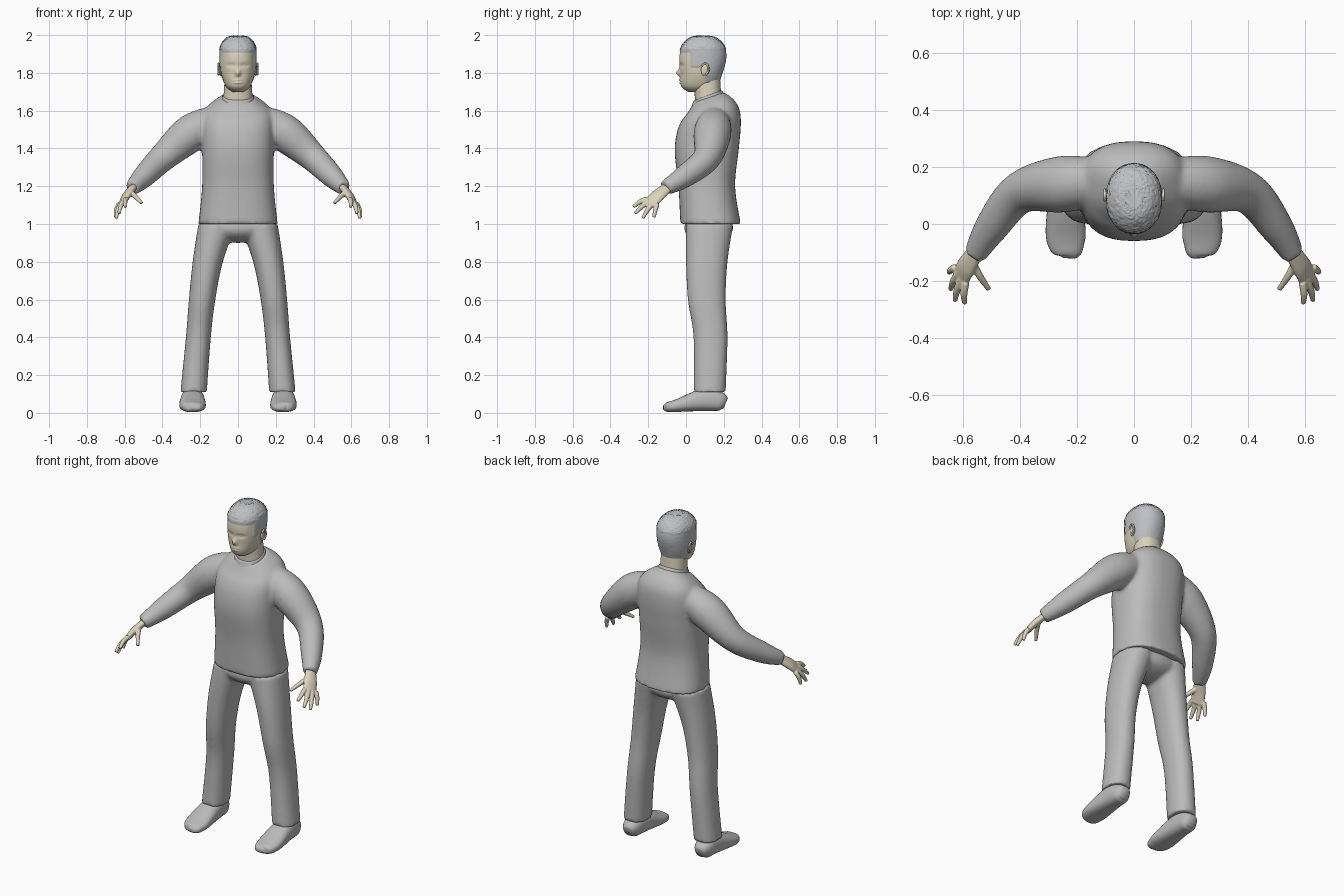
import bpy, bmesh, math, random
from mathutils import Vector, Matrix

if "Cube" in bpy.data.objects:
    bpy.data.objects.remove(bpy.data.objects["Cube"])
random.seed(4)


def material(name, red, green, blue):
    mat = bpy.data.materials.new(name)
    mat.use_nodes = True
    colour = (red, green, blue, 1)
    mat.diffuse_color = colour
    mat.node_tree.nodes["Principled BSDF"].inputs["Base Color"].default_value = colour
    return mat


CLOTH = material("grey cloth", .5, .5, .5)
HAIR = material("grey hair", .52, .53, .55)
SKIN = material("pale skin", .72, .65, .5)


def spline(rows, steps):
    """Smooth curve through rows of any width."""
    points = [Vector(row) for row in rows]
    points = [points[0]] + points + [points[-1]]
    smooth = []
    for before, start, end, after in zip(points, points[1:], points[2:], points[3:]):
        leave, arrive = (end - before) / 2, (after - start) / 2
        for step in range(steps):
            t = step / steps
            ease = t * t * (3 - 2 * t)
            smooth.append(start.lerp(end, ease) + leave * t * (1 - t) ** 2 - arrive * t * t * (1 - t))
    return smooth + [points[-1]]


def oval(sides, power):
    def bulge(value):
        return math.copysign(abs(value) ** (2 / power), value)
    angles = [math.tau * k / sides for k in range(sides)]
    return [(bulge(math.cos(angle)), bulge(math.sin(angle))) for angle in angles]


def level(z):
    return 0


def neckline(z):
    """Slope that lifts the shirt towards the nape."""
    return max(0, 2 * z - 3)


def loft(rows, sides=40, power=2.2, steps=6, slope=level):
    """Upright rings from rows of (z, front, back, half width, optional x)."""
    rings = []
    for z, front, back, half, *shift in spline(rows, steps):
        x, y, depth = sum(shift), (front + back) / 2, (back - front) / 2
        rings.append([Vector((x + half * c, y + depth * s, z + slope(z) * depth * s))
                      for c, s in oval(sides, power)])
    return rings


def tube(rows, side=(0, 0, 1), sides=20, power=2, steps=6):
    """Rings along a path of (x, y, z, radius along side, other radius)."""
    path = spline(rows, steps)
    rings = []
    for i, point in enumerate(path):
        ahead, behind = path[min(i + 1, len(path) - 1)], path[max(i - 1, 0)]
        along = (Vector(ahead[:3]) - Vector(behind[:3])).normalized()
        wide = Vector(side)
        wide = (wide - along * wide.dot(along)).normalized()
        thick = along.cross(wide)
        rings.append([Vector(point[:3]) + wide * point[3] * c + thick * point[-1] * s
                      for c, s in oval(sides, power)])
    return rings


def add(bm, rings, mirror=1):
    loops = [[bm.verts.new((p.x * mirror, p.y, p.z)) for p in ring] for ring in rings]
    for low, high in zip(loops, loops[1:]):
        for k in range(len(low)):
            bm.faces.new((low[k - 1], low[k], high[k], high[k - 1]))
    bm.faces.new(loops[0])
    bm.faces.new(loops[-1])


def ellipsoid(bm, centre, radii):
    place = Matrix.Translation(centre) @ Matrix.Diagonal((*radii, 1))
    bmesh.ops.create_uvsphere(bm, u_segments=32, v_segments=16, radius=1, matrix=place)


def finish(name, bm, materials, voxel=0, relax=5):
    """Make the object; a voxel size fuses its pieces into one skin."""
    bmesh.ops.recalc_face_normals(bm, faces=bm.faces)
    for face in bm.faces:
        face.smooth = True
    mesh = bpy.data.meshes.new(name)
    bm.to_mesh(mesh)
    bm.free()
    for mat in materials:
        mesh.materials.append(mat)
    part = bpy.data.objects.new(name, mesh)
    bpy.context.collection.objects.link(part)
    if voxel:
        fuse = part.modifiers.new("fuse", "REMESH")
        fuse.mode = "VOXEL"
        fuse.voxel_size = voxel
        fuse.use_smooth_shade = True
        soften = part.modifiers.new("soften", "SMOOTH")
        soften.iterations = relax


# Shirt: torso and sleeves fused together
bm = bmesh.new()
add(bm, loft([(1, -.03, .29, .21), (1.2, -.04, .26, .19), (1.4, -.06, .28, .19),
              (1.55, -.03, .29, .19), (1.62, .01, .26, .16), (1.67, .04, .2, .09)],
             power=2.5, slope=neckline))
sleeve = tube([(.12, .15, 1.55, .08), (.25, .14, 1.48, .1), (.4, .11, 1.35, .075),
               (.5, -.01, 1.25, .06), (.56, -.11, 1.19, .04)])
for mirror in (1, -1):
    add(bm, sleeve, mirror)
finish("shirt", bm, [CLOTH], voxel=.011)

# Collar band
bm = bmesh.new()
add(bm, loft([(1.65, .03, .21, .09), (1.68, .04, .19, .08)], slope=neckline))
finish("collar", bm, [CLOTH])

# Trousers: hips and legs fused together
bm = bmesh.new()
ellipsoid(bm, (0, .12, .98), (.2, .13, .08))
leg = loft([(.11, .04, .21, .07, .235), (.4, .04, .22, .066, .21), (.6, .01, .21, .07, .19),
            (.8, 0, .22, .08, .16), (1, 0, .25, .1, .11)])
for mirror in (1, -1):
    add(bm, leg, mirror)
finish("trousers", bm, [CLOTH], voxel=.01)

# Pieces shared by both sides
shoe = tube([(.24, .21, .05, .03, .03), (.24, .18, .06, .05, .05), (.24, .1, .07, .06, .06),
             (.24, -.04, .04, .07, .035), (.23, -.1, .03, .05, .025), (.23, -.12, .03, .02, .01)],
            side=(1, 0, 0), sides=32, power=2.5)
across = Vector((-.035, -.055, .025))
palm = tube([(.55, -.09, 1.2, .03, .02), (.59, -.15, 1.15, .04, .02), (.61, -.19, 1.11, .04, .014)],
            side=across)
knuckles = Vector((.61, -.18, 1.12))
thumb_root = Vector((.57, -.13, 1.17))
fingertips = [(.595, -.28, 1.09), (.63, -.27, 1.055), (.645, -.23, 1.03), (.65, -.17, 1.035)]
digits = [(knuckles + across * (.5 - i / 3), Vector(tip)) for i, tip in enumerate(fingertips)]
digits.append((thumb_root, Vector((.51, -.23, 1.11))))
ear_rim = [(.103, .1 + .02 * math.sin(a), 1.82 + .03 * math.cos(a), .005) for a in range(-1, 4)]

for label, mirror in (("left", 1), ("right", -1)):
    # Shoe
    bm = bmesh.new()
    add(bm, shoe, mirror)
    finish(label + "_shoe", bm, [CLOTH])

    # Hand: palm and gently bent fingers
    bm = bmesh.new()
    add(bm, palm, mirror)
    for root, tip in digits:
        bend = root.lerp(tip, .5) + Vector((.004, 0, .006))
        finger = tube([(*root, .014), (*bend, .013), (*tip, .009)], side=across, sides=12)
        add(bm, finger, mirror)
    finish(label + "_hand", bm, [SKIN], voxel=.0045, relax=3)

    # Ear: flat lobe with a raised rim
    bm = bmesh.new()
    ellipsoid(bm, (mirror * .094, .1, 1.815), (.008, .02, .032))
    add(bm, tube(ear_rim, side=(1, 0, 0), sides=10), mirror)
    finish(label + "_ear", bm, [SKIN])

# Neck
bm = bmesh.new()
add(bm, loft([(1.62, .05, .19, .08), (1.78, .04, .18, .07)]))
finish("neck", bm, [SKIN])

# Head: skull with sculpted face and cropped hair
bm = bmesh.new()
add(bm, loft([(1.7, .01, .1, .03), (1.73, -.025, .16, .065), (1.8, -.03, .19, .09),
              (1.88, -.035, .21, .095), (1.94, -.02, .2, .09), (1.98, .02, .16, .06),
              (1.99, .06, .12, .03)], sides=96, steps=14))
# Face bumps: x, z, spread in x, spread in z, amount forward
nose = (0, 1.8, .012, .018, .022)
eye_socket = (.035, 1.84, .02, .01, -.01)
eyelid = (.035, 1.84, .01, .006, .006)
upper_lip = (0, 1.763, .02, .005, .008)
lower_lip = (0, 1.748, .02, .005, .008)
bumps = (nose, eye_socket, eyelid, upper_lip, lower_lip)


def in_hair(point):
    """Hairline steps down from forehead to sideburn to nape."""
    if point.y < .025:
        return point.z > 1.91
    if point.y < .1:
        return point.z > 1.83
    return point.z > 1.75


centre = Vector((0, .09, 1.85))
for vert in bm.verts:
    spot = vert.co.copy()
    if in_hair(spot):
        tuft = .005 if spot.z > 1.92 else .001
        vert.co += (spot - centre).normalized() * (.003 + tuft * random.random())
    elif spot.y < .06:
        for x, z, wide, tall, amount in bumps:
            away = ((abs(spot.x) - x) / wide) ** 2 + ((spot.z - z) / tall) ** 2
            vert.co.y -= amount * math.exp(-away)
for face in bm.faces:
    face.material_index = int(in_hair(face.calc_center_median()))
finish("head", bm, [SKIN, HAIR])
